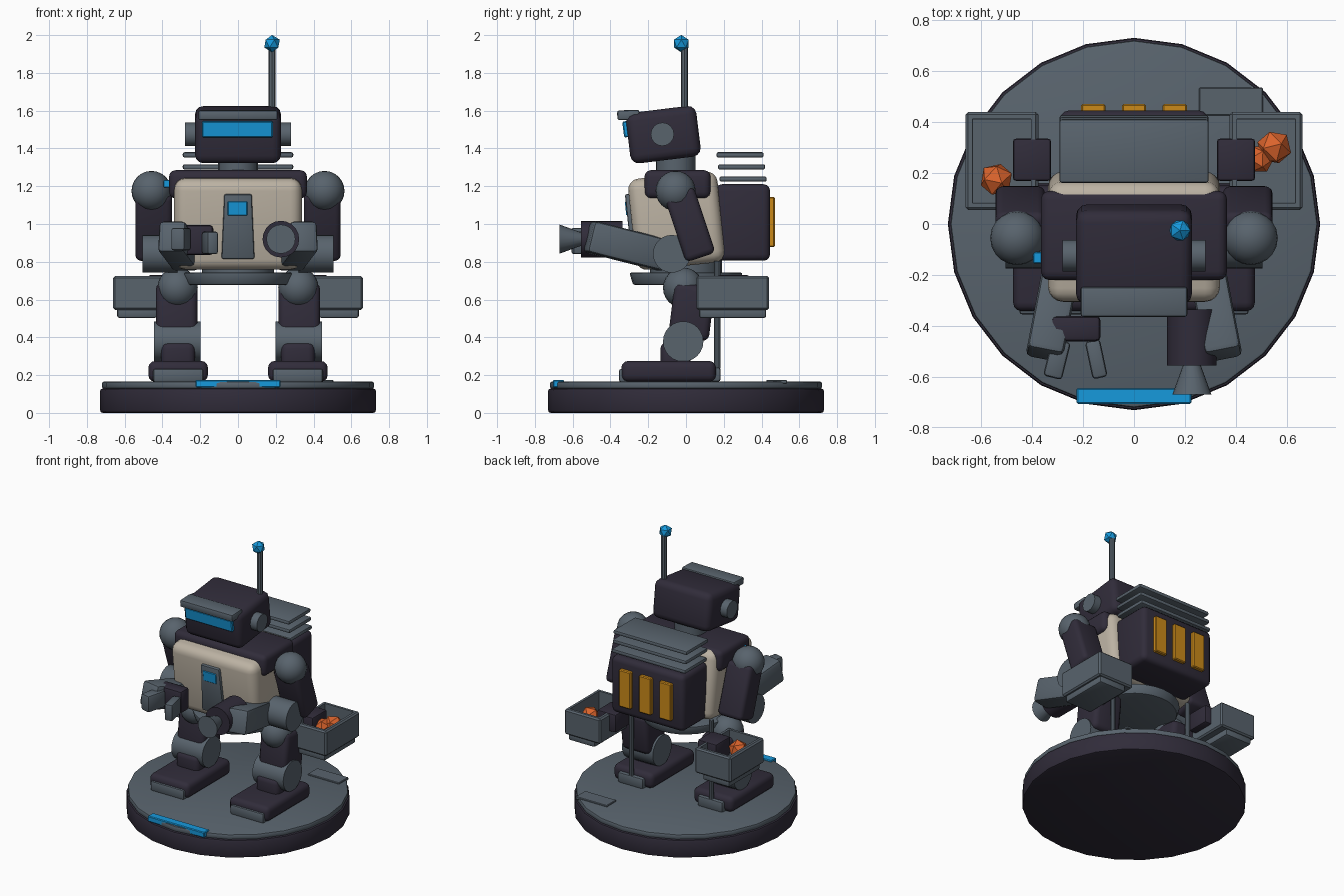
import bpy, bmesh, math
from mathutils import Matrix, Euler, Vector

if "Cube" in bpy.data.objects:
    bpy.data.objects.remove(bpy.data.objects["Cube"])


def material(name, rgb):
    m = bpy.data.materials.new(name)
    m.diffuse_color = (*rgb, 1)
    m.use_nodes = True
    m.node_tree.nodes["Principled BSDF"].inputs["Base Color"].default_value = m.diffuse_color
    return m


DARK = material("dark_plum", (0.030, 0.025, 0.042))
GREY = material("slate_grey", (0.098, 0.125, 0.152))
BEIGE = material("warm_beige", (0.50, 0.445, 0.365))
CYAN = material("bright_cyan", (0.008, 0.32, 0.72))
AMBER = material("amber", (0.60, 0.255, 0.010))
ORANGE = material("orange", (0.70, 0.125, 0.025))


def finish(name, bm, loc, rot, mat, smooth=True):
    m = Matrix.Translation(loc) @ Euler([math.radians(a) for a in rot]).to_matrix().to_4x4()
    bm.transform(m)
    bmesh.ops.recalc_face_normals(bm, faces=bm.faces)
    me = bpy.data.meshes.new(name)
    bm.to_mesh(me)
    bm.free()
    me.materials.append(mat)
    if smooth:
        for p in me.polygons:
            p.use_smooth = True
        me.set_sharp_from_angle(angle=math.radians(32))
    ob = bpy.data.objects.new(name, me)
    bpy.context.collection.objects.link(ob)
    return ob


def bevel_sharp(bm, width, segs):
    edges = [e for e in bm.edges if e.calc_face_angle(0) > 0.9]
    bmesh.ops.bevel(bm, geom=edges, offset=width, segments=segs, profile=0.5,
                    affect='EDGES', clamp_overlap=True)


def box(name, loc, size, mat, bevel=0.01, segs=2, rot=(0, 0, 0), taper=1):
    bm = bmesh.new()
    bmesh.ops.create_cube(bm, size=1, matrix=Matrix.Diagonal((*size, 1)))
    for v in bm.verts:
        if v.co.z > 0:
            v.co.x *= taper
    if bevel:
        bevel_sharp(bm, bevel, segs)
    return finish(name, bm, loc, rot, mat)


def cyl(name, loc, r, depth, mat, axis='Z', sides=20, r2=None, bevel=0.0):
    bm = bmesh.new()
    bmesh.ops.create_cone(bm, cap_ends=True, segments=sides, radius1=r,
                          radius2=r if r2 is None else r2, depth=depth)
    if bevel:
        bevel_sharp(bm, bevel, 2)
    rot = {'Z': (0, 0, 0), 'X': (0, 90, 0), 'Y': (90, 0, 0)}[axis]
    return finish(name, bm, loc, rot, mat)


def ball(name, loc, r, mat):
    bm = bmesh.new()
    bmesh.ops.create_uvsphere(bm, u_segments=20, v_segments=12, radius=r)
    return finish(name, bm, loc, (0, 0, 0), mat)


def rock(name, loc, r, mat, rot=(0, 0, 0)):
    bm = bmesh.new()
    bmesh.ops.create_icosphere(bm, subdivisions=1, radius=r)
    return finish(name, bm, loc, rot, mat, smooth=False)


def tray(name, loc, size, wall, depth, mat):
    bm = bmesh.new()
    bmesh.ops.create_cube(bm, size=1, matrix=Matrix.Diagonal((*size, 1)))
    bevel_sharp(bm, 0.01, 1)
    top = max(bm.faces, key=lambda f: f.calc_center_median().z)
    bmesh.ops.inset_region(bm, faces=[top], thickness=wall)
    bmesh.ops.inset_region(bm, faces=[top], thickness=0.002)
    for v in top.verts:
        v.co.z -= depth
    return finish(name, bm, loc, (0, 0, 0), mat)


# Display base
cyl("base_disc", (0, 0, 0.065), 0.73, 0.13, DARK, sides=24, bevel=0.014)
cyl("base_top", (0, 0, 0.147), 0.72, 0.038, GREY, sides=24, bevel=0.01)
box("base_light", (0, -0.675, 0.155), (0.45, 0.06, 0.04), CYAN, 0.005, 1)
box("base_plate", (0.38, 0.48, 0.165), (0.25, 0.11, 0.02), GREY, 0.004, 1)

# Legs, arms and side trays, mirrored
for s, side in ((-1, "right"), (1, "left")):
    x = 0.317 * s
    box(side + "_foot", (x, -0.092, 0.22), (0.315, 0.50, 0.11), DARK, 0.035, 3)
    box(side + "_toe_cap", (x, -0.315, 0.198), (0.265, 0.08, 0.07), GREY, 0.012)
    box(side + "_heel", (x, 0.125, 0.203), (0.20, 0.115, 0.075), GREY, 0.012)
    box(side + "_shin", (x, -0.055, 0.30), (0.18, 0.16, 0.15), DARK, 0.035, 3)
    cyl(side + "_knee", (x + 0.005 * s, -0.015, 0.378), 0.107, 0.245, GREY, 'X', 24)
    box(side + "_thigh", (x + 0.008 * s, 0.03, 0.535), (0.22, 0.215, 0.29), DARK, 0.035, 3, (-7, 0, 0))
    ball(side + "_hip", (x + 0.003 * s, -0.015, 0.662), 0.107, GREY)
    cyl(side + "_piston", (x, 0.165, 0.52), 0.017, 0.57, GREY, sides=10)

    ball(side + "_shoulder", (0.458 * s, -0.055, 1.175), 0.106, GREY)
    box(side + "_upper_arm", (0.446 * s, 0.02, 0.998), (0.195, 0.165, 0.37), DARK, 0.03, 3, (18.5, 0, 0))
    cyl(side + "_elbow", (0.412 * s, -0.075, 0.842), 0.1, 0.185, GREY, 'X', 24)
    box(side + "_forearm", (0.312 * s, -0.31, 0.883), (0.145, 0.43, 0.17), GREY, 0.022, 2, (-14, 0, 11 * s))

    tray(side + "_tray", (0.518 * s, 0.247, 0.635), (0.285, 0.385, 0.18), 0.025, 0.135, GREY)
    box(side + "_tray_base", (0.535 * s, 0.247, 0.53), (0.21, 0.355, 0.055), GREY, 0.012)
    box(side + "_tray_bracket", (0.40 * s, 0.252, 0.665), (0.15, 0.165, 0.13), DARK, 0.012)

    # Ear discs
    cyl(side + "_ear", (0.245 * s, -0.125, 1.475), 0.062, 0.07, GREY, 'X', 16)

# Rocks in the trays
rock("tray_rock_a", (-0.54, 0.175, 0.655), 0.067, ORANGE, (20, 10, 30))
rock("tray_rock_b", (0.55, 0.30, 0.65), 0.07, ORANGE, (10, 25, 50))
rock("tray_rock_c", (0.492, 0.255, 0.645), 0.058, ORANGE, (35, 5, 15))

# Waist and torso
cyl("waist_disc", (0, 0, 0.71), 0.28, 0.065, GREY, sides=28, r2=0.30, bevel=0.01)
cyl("waist_column", (0, 0, 0.765), 0.19, 0.1, GREY, sides=24)
box("torso", (0, -0.05, 1.018), (0.675, 0.475, 0.485), BEIGE, 0.06, 4, (6, 0, 0))
box("shoulder_yoke", (0, -0.045, 1.21), (0.73, 0.35, 0.15), DARK, 0.035, 3)
box("chest_plate", (0, -0.283, 0.988), (0.175, 0.045, 0.345), GREY, 0.01, 2, (6, 0, 0), 0.83)
box("chest_light", (-0.003, -0.31, 1.083), (0.105, 0.02, 0.075), CYAN, 0.004, 1, (6, 0, 0))
box("shoulder_light", (-0.378, -0.133, 1.213), (0.035, 0.045, 0.04), CYAN, 0.004, 1)

# Head
cyl("neck", (0, -0.055, 1.32), 0.105, 0.15, GREY, sides=20)
box("head", (0, -0.12, 1.473), (0.455, 0.375, 0.27), DARK, 0.045, 3, (7, 0, 0))
box("visor", (-0.003, -0.315, 1.502), (0.375, 0.035, 0.085), CYAN, 0.006, 1, (7, 0, 0))
box("brow", (0, -0.305, 1.577), (0.42, 0.118, 0.052), GREY, 0.012, 2, (2, 0, 0))
cyl("antenna", (0.18, -0.008, 1.76), 0.019, 0.36, GREY, sides=8)
rock("antenna_tip", (0.18, -0.025, 1.955), 0.046, CYAN)

# Backpack with lamps and cooling fins
box("backpack", (0, 0.30, 1.008), (0.58, 0.29, 0.405), DARK, 0.035, 3)
for i in range(3):
    box(f"backpack_lamp_{i + 1}", ((i - 1) * 0.16, 0.452, 1.01), (0.095, 0.036, 0.265), AMBER, 0.006, 1)
    box(f"cooling_fin_{i + 1}", (0, 0.302 - 0.008 * i, 1.238 + 0.064 * i), (0.585, 0.25, 0.028), GREY, 0.01, 2)

# Claw hand
box("claw_wrist", (-0.228, -0.41, 0.915), (0.195, 0.10, 0.16), DARK, 0.02, 2)
box("claw_outer", (-0.302, -0.53, 0.92), (0.075, 0.15, 0.12), GREY, 0.014, 2, (0, 0, -14))
box("claw_inner", (-0.148, -0.53, 0.90), (0.06, 0.15, 0.12), GREY, 0.014, 2, (0, 0, 12))

# Nozzle hand
cyl("nozzle_barrel", (0.227, -0.445, 0.92), 0.097, 0.22, DARK, 'Y', 20)
cyl("nozzle_flare", (0.227, -0.612, 0.92), 0.035, 0.115, GREY, 'Y', 20, r2=0.077)
